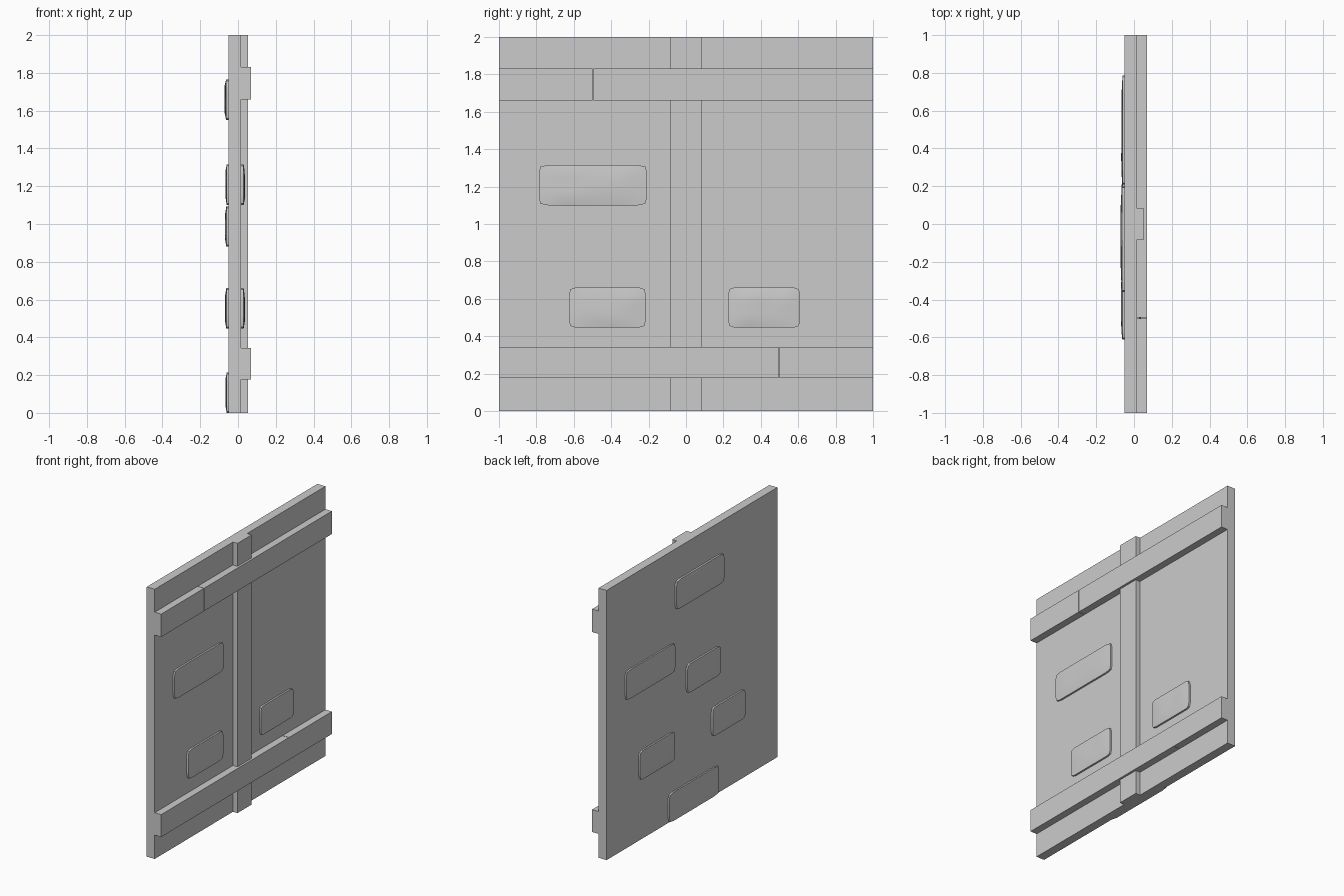
import bpy, bmesh, math, random
from mathutils import noise, Vector

if "Cube" in bpy.data.objects:
    bpy.data.objects.remove(bpy.data.objects["Cube"])

BACK, FRONT = -0.049, 0.017      # wall faces in x


def box(name, x, y, z):
    bm = bmesh.new()
    bmesh.ops.create_cube(bm, size=1)
    for v in bm.verts:
        v.co = [(lo + hi) / 2 + c * (hi - lo) for c, (lo, hi) in zip(v.co, (x, y, z))]
    return finish(name, bm)


def finish(name, bm):
    bmesh.ops.recalc_face_normals(bm, faces=bm.faces)
    mesh = bpy.data.meshes.new(name)
    bm.to_mesh(mesh)
    bm.free()
    ob = bpy.data.objects.new(name, mesh)
    bpy.context.collection.objects.link(ob)
    return ob


def stone(name, side, y, z, height, seed):
    """Softly bulging brick standing proud of one wall face."""
    cy, cz = sum(y) / 2, sum(z) / 2
    hy, hz = (y[1] - y[0]) / 2, (z[1] - z[0]) / 2
    base = FRONT if side > 0 else BACK
    bm = bmesh.new()
    bmesh.ops.create_grid(bm, x_segments=12, y_segments=6, size=1)
    rim = [e for e in bm.edges if e.is_boundary]
    for v in bm.verts:
        u, w = v.co.x, v.co.y
        bulge = (1 - u ** 4) * (1 - w ** 4)
        bump = noise.noise(Vector((u * 1.3 + seed * 7.1, w * 1.1, seed)))
        h = height * (0.62 + 0.33 * bulge + 0.2 * bump * bulge)
        # pull the four corners in to round the outline
        pull = 0.008 if abs(u) > 0.99 and abs(w) > 0.99 else 0
        v.co = (base + side * min(h, height),
                cy + u * hy - math.copysign(pull, u),
                cz + w * hz - math.copysign(pull, w))
    # side walls run back into the wall
    new = bmesh.ops.extrude_edge_only(bm, edges=rim)["geom"]
    back = [g for g in new if isinstance(g, bmesh.types.BMVert)]
    for v in back:
        v.co.x = base - side * 0.01
    bmesh.ops.holes_fill(bm, edges=[e for e in bm.edges if e.is_boundary], sides=0)
    ob = finish(name, bm)
    bpy.ops.object.select_all(action='DESELECT')
    ob.select_set(True)
    bpy.context.view_layer.objects.active = ob
    bpy.ops.object.shade_smooth_by_angle(angle=math.radians(40))


# wall panel and vertical post
box("wall_panel", (BACK, FRONT), (-1, 1), (0, 2))
box("post", (FRONT, 0.054), (-0.083, 0.083), (0, 2))

# horizontal beams, each made of two planks with a thin joint
for label, z, joint in (("upper", (1.66, 1.83), -0.497), ("lower", (0.177, 0.343), 0.497)):
    box(label + "_beam_left", (FRONT, 0.07), (-1, joint - 0.002), z)
    box(label + "_beam_right", (FRONT, 0.07), (joint + 0.002, 1), z)

# exposed stones: side, y range, z range, height
stones = [
    (1, (-0.785, -0.21), (1.10, 1.315), 0.021),
    (1, (-0.625, -0.215), (0.447, 0.66), 0.021),
    (1, (0.225, 0.61), (0.447, 0.66), 0.021),
    (-1, (-0.36, 0.20), (1.55, 1.765), 0.023),
    (-1, (0.21, 0.785), (1.10, 1.315), 0.018),
    (-1, (-0.32, 0.07), (0.88, 1.093), 0.021),
    (-1, (-0.61, -0.225), (0.447, 0.66), 0.021),
    (-1, (0.215, 0.625), (0.447, 0.66), 0.019),
    (-1, (-0.30, 0.28), (0.0, 0.213), 0.018),
]
for i, (side, y, z, h) in enumerate(stones):
    stone(f"{'front' if side > 0 else 'back'}_stone_{i + 1}", side, y, z, h, i + 1)
